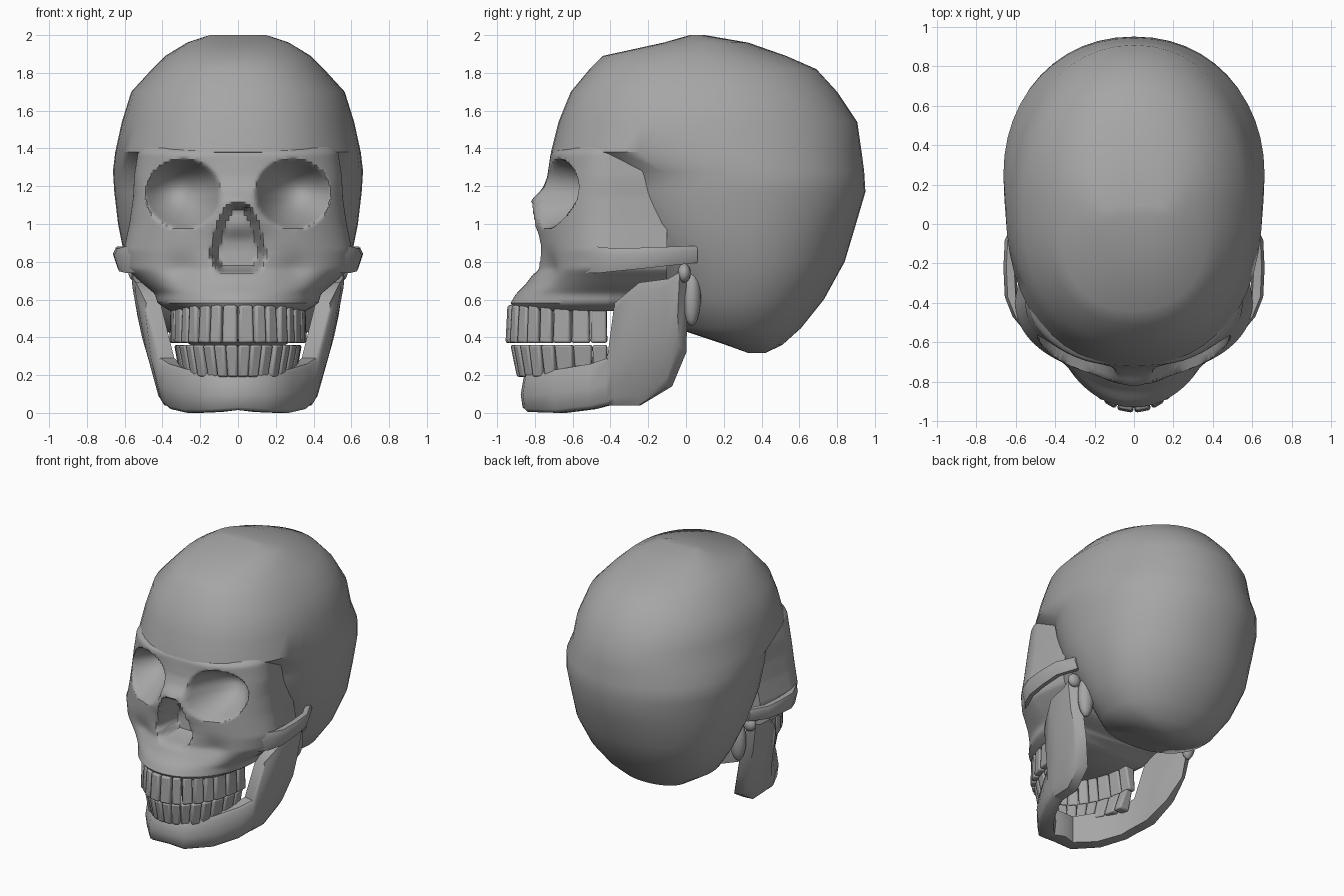
import bpy
import bmesh
from math import sin, cos, pi, atan2, hypot, exp, radians
from mathutils import Matrix, Vector

if "Cube" in bpy.data.objects:
    bpy.data.objects.remove(bpy.data.objects["Cube"])

# One bone grey for everything
BONE = (0.38, 0.38, 0.38, 1)
bone = bpy.data.materials.new("bone_grey")
bone.use_nodes = True
bone.diffuse_color = BONE
shader = bone.node_tree.nodes["Principled BSDF"]
shader.inputs["Base Color"].default_value = BONE
shader.inputs["Roughness"].default_value = 0.8


def finish(bm, name, angle=45):
    """Turn a bmesh into a smooth-shaded object with sharp edges kept."""
    bmesh.ops.recalc_face_normals(bm, faces=bm.faces)
    mesh = bpy.data.meshes.new(name)
    bm.to_mesh(mesh)
    bm.free()
    mesh.materials.append(bone)
    obj = bpy.data.objects.new(name, mesh)
    bpy.context.collection.objects.link(obj)
    bpy.ops.object.select_all(action="DESELECT")
    obj.select_set(True)
    bpy.context.view_layer.objects.active = obj
    bpy.ops.object.shade_smooth_by_angle(angle=radians(angle))
    return obj


def loft(name, rings, angle=45):
    """Skin a list of closed rings and cap both ends."""
    bm = bmesh.new()
    rows = [[bm.verts.new(p) for p in ring] for ring in rings]
    count = len(rows[0])
    for low, high in zip(rows, rows[1:]):
        for i in range(count):
            j = (i + 1) % count
            bm.faces.new((low[i], low[j], high[j], high[i]))
    bm.faces.new(rows[0])
    bm.faces.new(rows[-1])
    return finish(bm, name, angle)


def lookup(table, z):
    """Linear interpolation of table rows keyed by their first value."""
    for a, b in zip(table, table[1:]):
        if z <= b[0]:
            f = max(0, (z - a[0]) / (b[0] - a[0]))
            return [p + (q - p) * f for p, q in zip(a[1:], b[1:])]
    return table[-1][1:]


def smooth(v):
    v = min(1, max(0, v))
    return v * v * (3 - 2 * v)


def signed_power(v, e):
    return abs(v) ** e * (1 if v >= 0 else -1)


# Braincase: height, front, back, half width
CRANIUM = [
    (.317, .33, .42, .06), (.36, .21, .51, .25), (.45, -.06, .61, .41),
    (.6, -.12, .73, .51), (.8, -.24, .84, .595), (1, -.37, .9, .635),
    (1.17, -.43, .95, .655), (1.28, -.45, .943, .662), (1.38, -.715, .93, .65),
    (1.54, -.675, .907, .615), (1.7, -.61, .8, .565), (1.82, -.51, .69, .455),
    (1.89, -.44, .53, .385), (1.96, -.12, .33, .27), (2, .02, .1, .15),
]
SEGMENTS = 48


def cranium_ring(z, front, back, width):
    mid, reach = (front + back) / 2, (back - front) / 2
    ring = []
    for i in range(SEGMENTS):
        t = 2 * pi * i / SEGMENTS
        power = .95 if sin(t) > 0 else .87
        ring.append((width * signed_power(cos(t), power),
                     mid + reach * signed_power(sin(t), power), z))
    return ring


loft("cranium", [cranium_ring(*row) for row in CRANIUM])

# Face: height, half width, front, back
FACE = [
    (.54, .36, -.9, -.36), (.58, .425, -.93, -.3), (.63, .44, -.9, -.15),
    (.68, .5, -.85, -.1), (.76, .59, -.79, -.1), (.86, .605, -.78, -.1),
    (1, .575, -.785, -.1), (1.14, .555, -.775, -.1), (1.25, .55, -.735, -.1),
    (1.38, .53, -.715, -.1), (1.44, .48, -.62, -.1),
]
# Nose opening: height, half width
NOSE = [(.75, .095), (.84, .13), (1, .09), (1.09, .045)]
SIDE_Y = -.4
COLUMNS, ROWS = 110, 64


def carve(x, z):
    """Depth change of the face for the sockets, nose opening and nose bridge."""
    s = 1 - ((abs(x) - .29) / .2) ** 2 - ((z - 1.16) / .185) ** 2
    depth = .27 * max(0, s)
    half = lookup(NOSE, z)[0]
    inside = smooth((half - abs(x)) / .045 + .5)
    inside *= smooth((z - .735) / .04) * smooth((1.11 - z) / .04)
    depth += .2 * inside
    bridge = exp(-(x / .13) ** 2 - ((z - 1.05) / .11) ** 4)
    brow = exp(-((abs(x) - .27) / .15) ** 2 - ((z - 1.36) / .04) ** 2)
    hollow = exp(-((abs(x) - .3) / .1) ** 2 - ((z - .76) / .08) ** 2)
    return depth - .05 * bridge - .01 * brow + .03 * hollow


def face_ring(z):
    width, front, back = lookup(FACE, z)
    ring = []
    for i in range(COLUMNS + 1):
        t = pi * (i / COLUMNS - .5)
        x = width * sin(t)
        ring.append((x, SIDE_Y + (front - SIDE_Y) * cos(t) + carve(x, z), z))
    ring += [(width * .92, back, z), (-width * .92, back, z)]
    return ring


bottom, top = FACE[0][0], FACE[-1][0]
loft("face", [face_ring(bottom + (top - bottom) * i / ROWS) for i in range(ROWS + 1)])

# Cheek arches: centre x, y, z and half height
ARCH = [(.54, -.53, .81, .07), (.59, -.47, .81, .07), (.63, -.37, .81, .06),
        (.637, -.22, .82, .055), (.63, -.08, .83, .05), (.56, .06, .84, .045)]


def arch_ring(side, x, y, z, h):
    profile = [(0, -1), (.025, .4), (.01, 1), (-.03, 1), (-.04, 0), (-.03, -1)]
    return [(side * (x + dx), y, z + h * dz) for dx, dz in profile]


def blob(name, centre, size):
    bm = bmesh.new()
    place = Matrix.Translation(centre) @ Matrix.Diagonal((*size, 1))
    bmesh.ops.create_uvsphere(bm, u_segments=16, v_segments=10, radius=1, matrix=place)
    return finish(bm, name)


for side, label in ((1, "left"), (-1, "right")):
    loft(label + "_cheek_arch", [arch_ring(side, *row) for row in ARCH])
    blob(label + "_mastoid", (side * .46, .03, .62), (.06, .05, .16))
    blob(label + "_jaw_joint", (side * .53, -.01, .74), (.05, .035, .05))

# Lower jaw: outer x, y, bottom, top, outward lean, thickness
JAW = [
    (0, -.86, .015, .2, 0, .13), (.14, -.85, .005, .21, 0, .12),
    (.28, -.69, 0, .23, 0, .11), (.37, -.51, .02, .26, .01, .1),
    (.395, -.42, .04, .29, .03, .1), (.4, -.38, .04, .58, .1, .1),
    (.405, -.25, .04, .69, .15, .1), (.43, -.1, .14, .71, .14, .09),
    (.48, -.035, .32, .75, .09, .07),
]
stations = [(-row[0], *row[1:]) for row in JAW[:0:-1]] + JAW


def jaw_ring(i):
    x, y, low, high, lean, thick = stations[i]
    before = stations[max(0, i - 1)]
    after = stations[min(len(stations) - 1, i + 1)]
    along = Vector((after[0] - before[0], after[1] - before[1])).normalized()
    inward = Vector((-along.y, along.x))
    side = (x > 0) - (x < 0)
    # fraction of the height and offset towards the inside
    profile = [(0, .015), (.08, -.005), (.45, -.015), (.92, 0), (1, .015),
               (1, thick - .01), (.5, thick), (0, thick - .01)]
    ring = []
    for f, offset in profile:
        p = Vector((x + side * lean * f, y)) + inward * offset
        ring.append((p.x, p.y, low + (high - low) * f))
    return ring


loft("lower_jaw", [jaw_ring(i) for i in range(len(stations))])


def tooth_row(name, a, b, centre_y, gum_z, tip_z, widths, lean):
    """Tapered teeth set side by side along a half ellipse."""
    bm = bmesh.new()
    height = abs(tip_z - gum_z)
    for side in (1, -1):
        t = 0
        for n, width in enumerate(widths):
            t += width / 2 / hypot(a * cos(t), b * sin(t))
            spot = Vector((side * a * sin(t), centre_y - b * cos(t), (gum_z + tip_z) / 2))
            turn = side * atan2(b * sin(t), a * cos(t))
            place = Matrix.Translation(spot) @ Matrix.Rotation(turn, 4, "Z")
            depth = .06 if n < 3 else .085
            for v in bmesh.ops.create_cube(bm, size=1)["verts"]:
                gum = (v.co.z > 0) == (gum_z > tip_z)
                x = v.co.x * (width - .003) * (.87 if gum else 1)
                y = v.co.y * depth * (1 if gum else .65) + (lean if gum else 0)
                v.co = place @ Vector((x, y, v.co.z * height))
            t += width / 2 / hypot(a * cos(t), b * sin(t))
    obj = finish(bm, name, 60)
    bevel = obj.modifiers.new("soft_edges", "BEVEL")
    bevel.width = .012
    bevel.segments = 2


tooth_row("upper_teeth", .335, .52, -.415, .57, .37,
          (.085, .07, .075, .075, .075, .1, .1, .09), .02)
tooth_row("lower_teeth", .31, .5, -.41, .19, .36,
          (.065, .065, .07, .075, .075, .1, .1, .08), .045)
